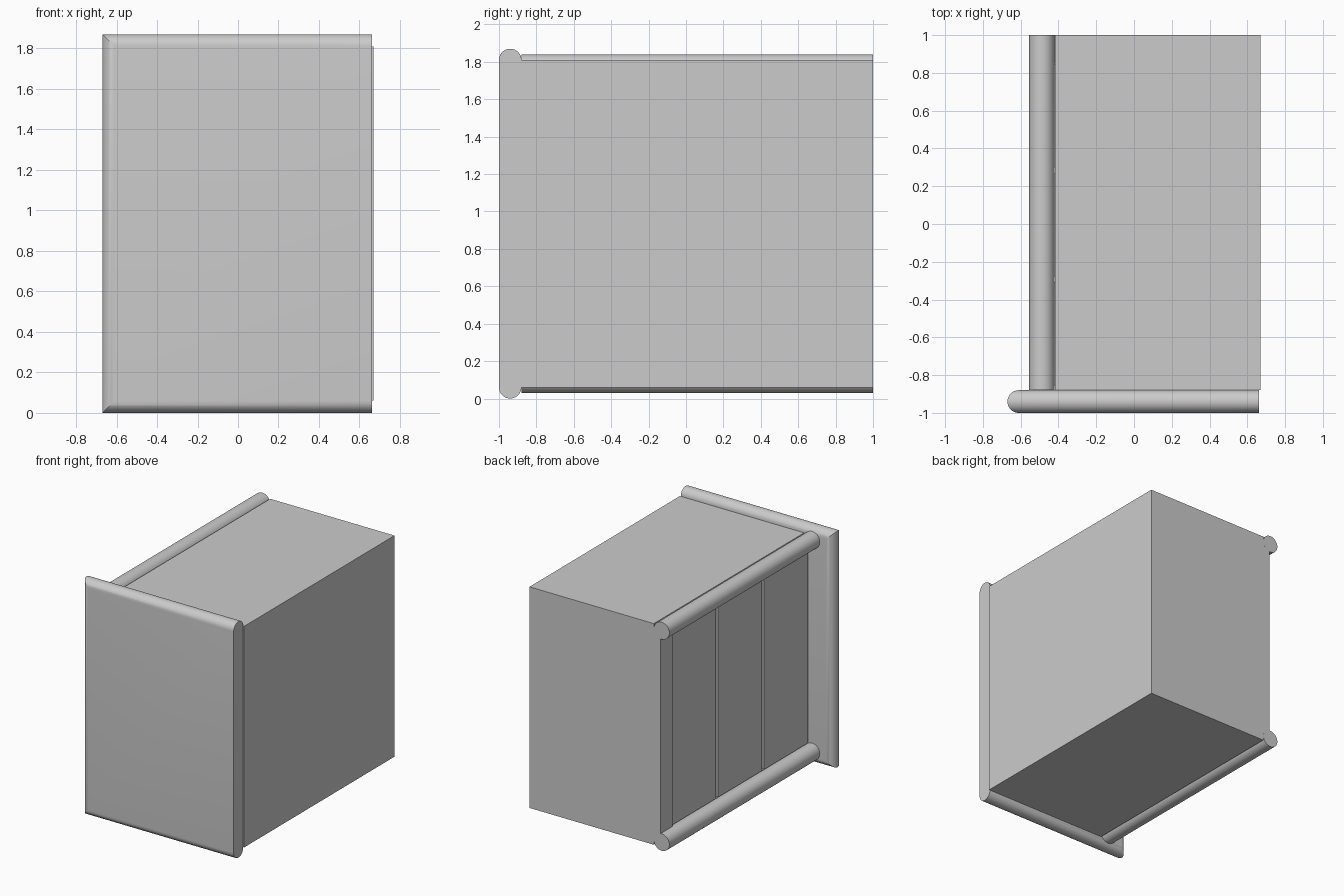
import bpy, bmesh, math

if "Cube" in bpy.data.objects:
    bpy.data.objects.remove(bpy.data.objects["Cube"])

Y_FRONT, Y_PANEL, Y_BACK = -1.0, -0.88, 1.0
X_FACE, X_BACK = -0.478, 0.67
Z_LOW, Z_HIGH = 0.06, 1.81


def finish(bm, name, smooth=False):
    bmesh.ops.recalc_face_normals(bm, faces=bm.faces)
    mesh = bpy.data.meshes.new(name)
    bm.to_mesh(mesh)
    bm.free()
    obj = bpy.data.objects.new(name, mesh)
    bpy.context.collection.objects.link(obj)
    if smooth:
        bpy.ops.object.select_all(action='DESELECT')
        obj.select_set(True)
        bpy.context.view_layer.objects.active = obj
        bpy.ops.object.shade_smooth_by_angle(angle=math.radians(30))
    return obj


def box(name, x0, x1, y0, y1, z0, z1):
    bm = bmesh.new()
    bmesh.ops.create_cube(bm, size=1)
    for v in bm.verts:
        v.co = ((x0 + x1) / 2 + v.co.x * (x1 - x0),
                (y0 + y1) / 2 + v.co.y * (y1 - y0),
                (z0 + z1) / 2 + v.co.z * (z1 - z0))
    return finish(bm, name)


def extruded_round(name, x, z, r, y0, y1, sides=40):
    bm = bmesh.new()
    rings = [[bm.verts.new((x + r * math.cos(math.tau * i / sides), y,
                            z + r * math.sin(math.tau * i / sides)))
              for i in range(sides)] for y in (y0, y1)]
    for i in range(sides):
        j = (i + 1) % sides
        bm.faces.new((rings[0][i], rings[0][j], rings[1][j], rings[1][i]))
    for ring in rings:
        bm.faces.new(ring)
    return finish(bm, name, True)


# Top board: half-round edge on three sides, square cut on the fourth
bm = bmesh.new()
r, steps, x_cut = 0.06, 20, 0.662
rings = []
for i in range(steps + 1):
    t = math.pi * (i / steps - 0.5)
    y, c = Y_FRONT + r + r * math.sin(t), r * math.cos(t)
    rings.append([bm.verts.new(p) for p in (
        (-0.61 - c, y, Z_LOW - c), (x_cut, y, Z_LOW - c),
        (x_cut, y, Z_HIGH + c), (-0.61 - c, y, Z_HIGH + c))])
for a, b in zip(rings, rings[1:]):
    for k in (0, 2, 3):
        n = (k + 1) % 4
        bm.faces.new((a[k], a[n], b[n], b[k]))
bm.faces.new(rings[0])
bm.faces.new(rings[-1])
bm.faces.new([ring[1] for ring in rings] + [ring[2] for ring in reversed(rings)])
finish(bm, "top_board", True)

# Carcass core, with the plinth strip at the far end
box("carcass", X_FACE + 0.06, X_BACK, Y_PANEL, Y_BACK, Z_LOW, Z_HIGH)
box("plinth", X_FACE, X_FACE + 0.07, 0.85, Y_BACK - 0.0005, 0.1, 1.77)

# Round posts along both long edges
for name, z in (("lower_post", 0.0975), ("upper_post", 1.7725)):
    extruded_round(name, -0.4875, z, 0.0675, Y_PANEL, Y_BACK)

# Three drawer fronts separated by narrow gaps
pitch = (0.85 - Y_PANEL) / 3
for i in range(3):
    y0 = Y_PANEL + i * pitch
    box(f"drawer_front_{i + 1}", X_FACE + 0.008, X_FACE + 0.065,
        y0 + 0.025, y0 + pitch - 0.003, 0.17, 1.70)
